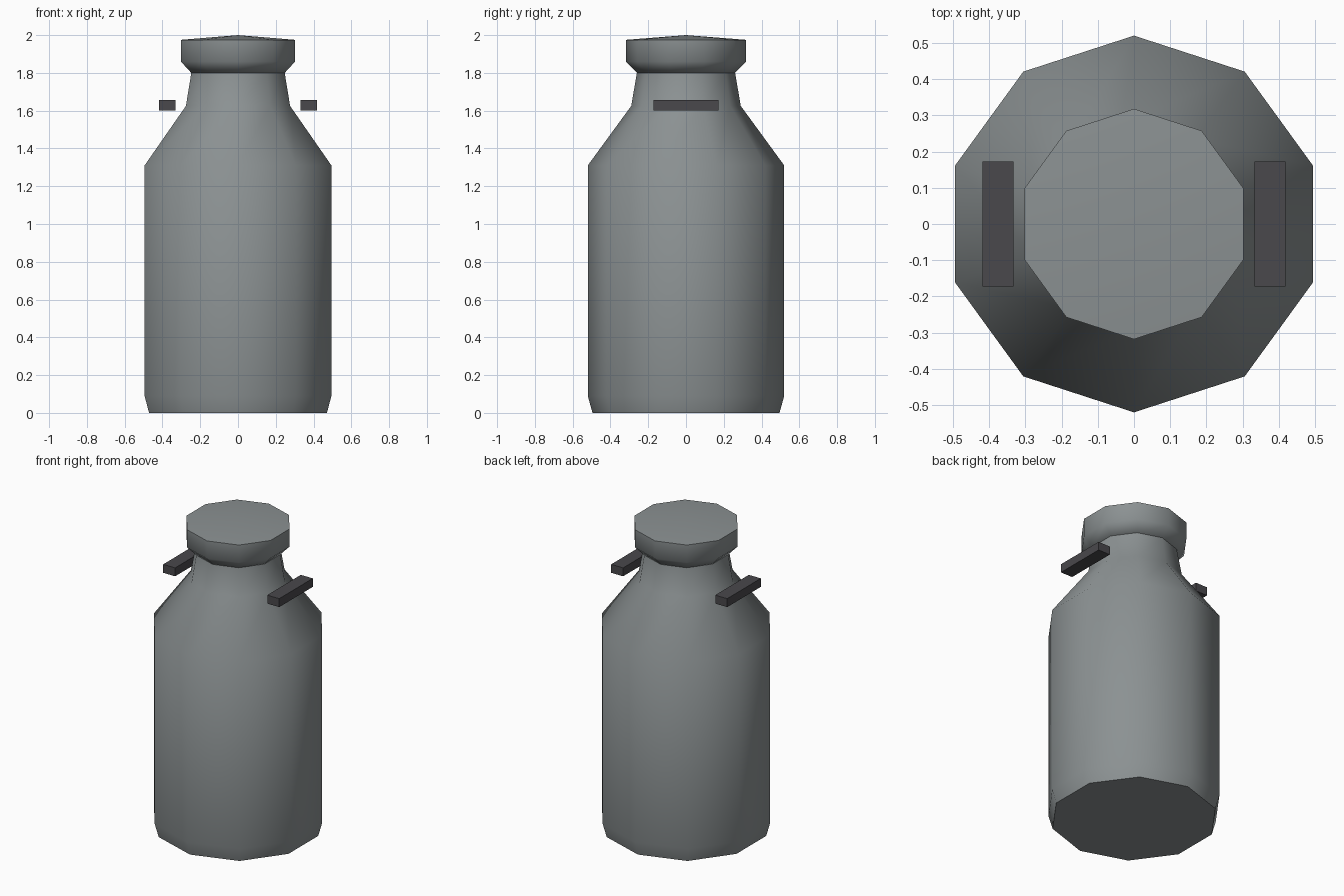
import bpy, bmesh, math

SIDES = 10

cube = bpy.data.objects.get("Cube")
if cube:
    bpy.data.objects.remove(cube, do_unlink=True)


def make_material(name, rgb):
    mat = bpy.data.materials.new(name)
    mat.use_nodes = True
    mat.diffuse_color = (*rgb, 1)
    mat.node_tree.nodes["Principled BSDF"].inputs["Base Color"].default_value = (*rgb, 1)
    return mat


def add_object(name, bm, mat):
    bmesh.ops.recalc_face_normals(bm, faces=bm.faces)
    mesh = bpy.data.meshes.new(name)
    bm.to_mesh(mesh)
    bm.free()
    mesh.materials.append(mat)
    obj = bpy.data.objects.new(name, mesh)
    bpy.context.collection.objects.link(obj)
    return obj


def lathe(name, profile, mat, apex=None):
    """Turn (radius, height) points into a ten-sided solid with a corner on +y."""
    bm = bmesh.new()
    rings = []
    for r, z in profile:
        angles = [math.pi / 2 + math.tau * i / SIDES for i in range(SIDES)]
        rings.append([bm.verts.new((r * math.cos(a), r * math.sin(a), z)) for a in angles])
    for low, high in zip(rings, rings[1:]):
        for i in range(SIDES):
            j = (i + 1) % SIDES
            bm.faces.new((low[i], low[j], high[j], high[i]))
    bm.faces.new(rings[0])
    if apex is None:
        bm.faces.new(rings[-1])
    else:
        tip = bm.verts.new((0, 0, apex))
        for i in range(SIDES):
            bm.faces.new((rings[-1][i], rings[-1][(i + 1) % SIDES], tip))
    obj = add_object(name, bm, mat)
    bpy.ops.object.select_all(action='DESELECT')
    obj.select_set(True)
    bpy.context.view_layer.objects.active = obj
    bpy.ops.object.shade_smooth_by_angle(angle=math.radians(50))
    return obj


def box(name, center, size, mat):
    bm = bmesh.new()
    bmesh.ops.create_cube(bm, size=1)
    bmesh.ops.scale(bm, vec=size, verts=bm.verts)
    bmesh.ops.translate(bm, vec=center, verts=bm.verts)
    return add_object(name, bm, mat)


metal = make_material("grey metal", (0.26, 0.285, 0.29))
dark = make_material("dark handle", (0.067, 0.065, 0.072))

# Can body with chamfered foot, sloped shoulder and tapered neck
lathe("can_body", [(0.495, 0), (0.52, 0.09), (0.52, 1.31), (0.29, 1.625), (0.26, 1.80)], metal)

# Flared lid with a shallow pointed top
lathe("lid", [(0.26, 1.80), (0.318, 1.86), (0.318, 1.975)], metal, apex=2.0)

# Side handles
for side, x in (("left", 0.375), ("right", -0.375)):
    box(side + "_handle", (x, 0, 1.628), (0.086, 0.346, 0.055), dark)
